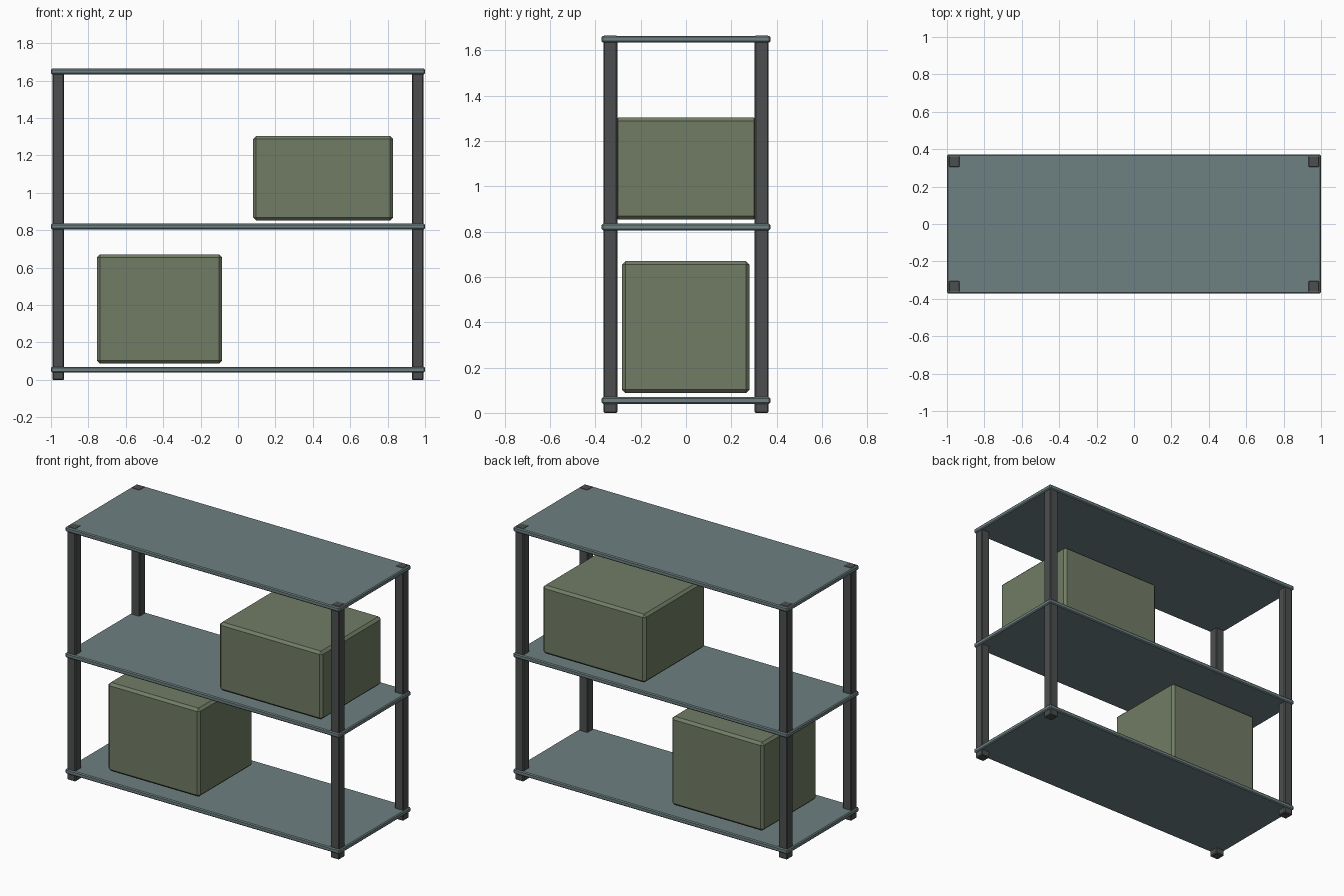
import bpy

# Remove the default cube only
old = bpy.data.objects.get("Cube")
if old:
    bpy.data.objects.remove(old, do_unlink=True)


def make_material(name, rgb):
    mat = bpy.data.materials.new(name)
    mat.use_nodes = True
    mat.diffuse_color = (*rgb, 1)
    mat.node_tree.nodes["Principled BSDF"].inputs["Base Color"].default_value = (*rgb, 1)
    return mat


def bevelled_box(name, x, y, z, bevel, mat):
    """Box spanning the (low, high) range on each axis, with chamfered edges."""
    spans = (x, y, z)
    bpy.ops.mesh.primitive_cube_add(size=1, location=[(a + b) / 2 for a, b in spans])
    obj = bpy.context.object
    obj.name = name
    obj.scale = [b - a for a, b in spans]
    bpy.ops.object.transform_apply(location=False, rotation=False, scale=True)
    mod = obj.modifiers.new("Chamfer", 'BEVEL')
    mod.width = bevel
    mod.segments = 1
    obj.data.materials.append(mat)
    return obj


shelf_grey = make_material("blue grey", (0.155, 0.214, 0.222))
post_grey = make_material("dark grey", (0.073, 0.076, 0.077))
box_green = make_material("olive green", (0.165, 0.202, 0.130))

# Shelves
for name, z in (("bottom", 0.04), ("middle", 0.805), ("top", 1.634)):
    bevelled_box(name + "_shelf", (-1, 1), (-0.372, 0.372), (z, z + 0.03), 0.006, shelf_grey)

# Corner posts, running through the shelves with their ends just showing on top
for side, sx in (("left", 1), ("right", -1)):
    for end, sy in (("front", -1), ("back", 1)):
        x = sorted((sx * 0.93, sx * 0.992))
        y = sorted((sy * 0.303, sy * 0.365))
        bevelled_box(f"{end}_{side}_post", x, y, (0, 1.666), 0.005, post_grey)

# Storage boxes
bevelled_box("lower_box", (-0.755, -0.085), (-0.283, 0.28), (0.087, 0.67), 0.016, box_green)
bevelled_box("upper_box", (0.08, 0.83), (-0.315, 0.315), (0.853, 1.303), 0.016, box_green)
